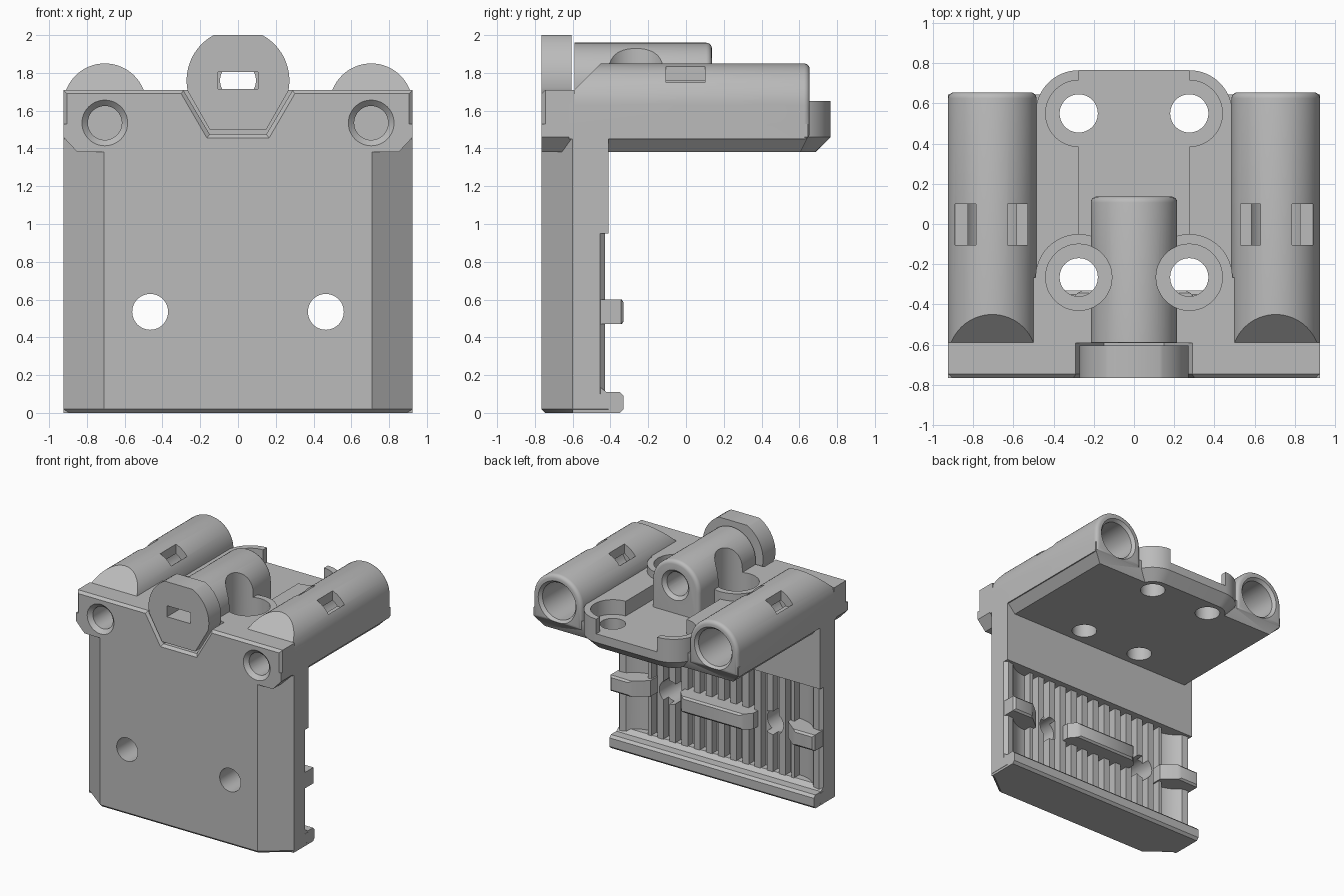
import bpy, bmesh
from math import sin, cos, pi, radians

if "Cube" in bpy.data.objects:
    bpy.data.objects.remove(bpy.data.objects["Cube"])

grey = bpy.data.materials.new("plain grey")
grey.use_nodes = True
grey.diffuse_color = (0.5, 0.5, 0.5, 1)
grey.node_tree.nodes["Principled BSDF"].inputs["Base Color"].default_value = (0.5, 0.5, 0.5, 1)


def place(axis, u, v, w):
    return {"x": (w, u, v), "y": (u, w, v), "z": (u, v, w)}[axis]


def prism(name, pts, axis, a, b, bevel=0, rule=None, segs=1, top=None):
    """Extrude an outline along an axis; bevel edges whose ends satisfy rule; top gives a tapered end."""
    bm = bmesh.new()
    lo = [bm.verts.new(place(axis, u, v, a)) for u, v in pts]
    hi = [bm.verts.new(place(axis, u, v, b)) for u, v in (top or pts)]
    n = len(pts)
    bm.faces.new(lo)
    bm.faces.new(hi)
    for i in range(n):
        j = (i + 1) % n
        bm.faces.new((lo[i], lo[j], hi[j], hi[i]))
    bmesh.ops.recalc_face_normals(bm, faces=bm.faces)
    if bevel:
        edges = [e for e in bm.edges if rule is None or all(rule(v.co) for v in e.verts)]
        bmesh.ops.bevel(bm, geom=edges, offset=bevel, segments=segs, profile=0.5,
                        affect="EDGES", clamp_overlap=True)
    me = bpy.data.meshes.new(name)
    bm.to_mesh(me)
    bm.free()
    me.materials.append(grey)
    ob = bpy.data.objects.new(name, me)
    bpy.context.collection.objects.link(ob)
    return ob


def rect(u0, u1, v0, v1):
    return [(u0, v0), (u1, v0), (u1, v1), (u0, v1)]


def arc(u, v, r, a0, a1, n):
    return [(u + r * cos(radians(a0 + (a1 - a0) * i / n)),
             v + r * sin(radians(a0 + (a1 - a0) * i / n))) for i in range(n + 1)]


def circle(u, v, r, n=48):
    return arc(u, v, r, 0, 360, n)[:-1]


def box(name, x, y, z, bevel=0, rule=None):
    return prism(name, rect(*x, *y), "z", *z, bevel, rule)


def combine(target, tool, op):
    mod = target.modifiers.new(op, "BOOLEAN")
    mod.operation, mod.object, mod.solver = op, tool, "EXACT"
    bpy.context.view_layer.objects.active = target
    bpy.ops.object.modifier_apply(modifier=mod.name)
    bpy.data.objects.remove(tool)


def add(target, tool):
    combine(target, tool, "UNION")


def cut(target, tool):
    combine(target, tool, "DIFFERENCE")


def mirrored(pts):
    return pts + [(-u, v) for u, v in reversed(pts)]


W = 0.925          # half width
FRONT = -0.765
FLOOR, DECK, SHELF = 1.53, 1.65, 1.71

# upright plate with chamfered front corners
body = prism("carriage_body", mirrored([(0.71, FRONT), (W, -0.6), (W, -0.41)]), "z", 0, 1.46,
             0.02, lambda c: c.z < 0.01)

# belt recess: dished at both ends, flat in the middle
dish = [(-0.66, -0.455), (-0.66, -0.52)] + arc(-0.66, -0.27, 0.25, 270, 222, 8)
dish = [p for p in dish if p[0] > -0.9] + [(-0.9, -0.43), (-W, -0.455), (-1.1, -0.455), (-1.1, -0.2)]
cut(body, prism("recess", mirrored(dish), "z", 0.1, 0.95))
for i in range(12):
    x = (i - 5.5) * 0.11
    cut(body, box("groove", (x - 0.027, x + 0.027), (-0.52, -0.4), (0.1, 0.95)))

# bottom lip and belt tabs
add(body, prism("lip", [(-0.6, 0), (-0.35, 0), (-0.33, 0.02), (-0.33, 0.09), (-0.35, 0.11),
                        (-0.42, 0.11), (-0.46, 0.14), (-0.6, 0.14)], "x", -W + 0.002, W - 0.002))
add(body, prism("centre_tab", mirrored([(0.33, -0.57), (0.33, -0.4), (0.27, -0.33)]), "z", 0.47, 0.6,
                0.015, lambda c: c.y > -0.35))
for s in (-1, 1):
    tab = [(0.62, -0.57), (0.62, -0.43), (0.74, -0.33), (W - 0.003, -0.33), (W - 0.003, -0.57)]
    add(body, prism("end_tab", [(s * x, y) for x, y in tab], "z", 0.47, 0.6,
                    0.015, lambda c: c.y > -0.35))

# platform slab with sloping lower sides and rear
slab = prism("slab", mirrored([(0.85, 1.38), (W, 1.46), (W, FLOOR)]), "y", FRONT, 0.645)
cut(slab, prism("rear_slope", [(0.605, 1.3), (0.605, 1.38), (0.645, 1.46), (0.8, 1.46), (0.8, 1.3)],
                "x", -1, 1))
add(body, slab)

# rear platform with rounded corners and an open middle channel
rear = prism("rear_platform", mirrored([(0.49, 0.2)] + arc(0.275, 0.55, 0.215, 0, 90, 16)),
             "z", 1.38, DECK, 0.08, lambda c: c.z < 1.39)
cut(rear, box("channel", (-0.275, 0.275), (0, 1), (FLOOR, 2)))
add(body, rear)

# front block and shelf
add(body, prism("front_block", mirrored([(0.85, 1.38), (W, 1.46), (W, SHELF)]), "y", FRONT, -0.59,
                0.02, lambda c: c.y < -0.76))
add(body, box("shelf", (-0.6, 0.6), (-0.65, -0.265), (1.42, SHELF)))

for s in (-1, 1):
    # side decks and screw bosses
    add(body, box("deck", sorted((s * 0.275, s * 0.6)), (-0.3, 0.5), (1.42, DECK)))
    add(body, prism("boss", circle(s * 0.275, -0.265, 0.215), "z", 1.42, SHELF))
    # bearing tubes with sloped front
    x = s * 0.705
    tube = prism("tube", [(x + 0.22, 1.45)] + arc(x, 1.63, 0.22, 0, 180, 32) + [(x - 0.22, 1.45)],
                 "y", -0.62, 0.655, 0.03, lambda c: c.y > 0.65, 4)
    cut(tube, prism("slope", [(-0.59, SHELF), (-0.4, 1.9), (-0.8, 1.9), (-0.8, SHELF)], "x", -1, 1))
    add(body, tube)

# centre housing
add(body, prism("housing", [(0.215, 1.42)] + arc(0, 1.745, 0.215, 0, 180, 32) + [(-0.215, 1.42)],
                "y", -0.59, 0.137, 0.03, lambda c: c.y > 0.13, 4))

# recess around the front plug
cut(body, prism("plug_recess", mirrored([(0.15, 1.475), (0.29, SHELF), (0.29, 2.1)]), "y", -0.9, -0.592))
cut(body, prism("plug_rim", mirrored([(0.168, 1.45), (0.322, SHELF + 0.005), (0.322, 2.1)]), "y",
                -0.77, -0.745, top=mirrored([(0.15, 1.475), (0.29, SHELF + 0.005), (0.29, 2.1)])))

# bores, pockets and holes
cut(body, prism("centre_bore", circle(0, 1.76, 0.095), "y", -0.7, 0.2))
cut(body, prism("bore_flare", circle(0, 1.76, 0.095), "y", 0.11, 0.14, top=circle(0, 1.76, 0.125)))
for s in (-1, 1):
    x = s * 0.705
    for y in (-0.265, 0.55):
        cut(body, prism("pocket", circle(s * 0.275, y, 0.165), "z", FLOOR, 2.2))
        cut(body, prism("screw_hole", circle(s * 0.275, y, 0.095), "z", 1.2, 1.8))
    cut(body, prism("bearing_bore", circle(x, 1.63, 0.15), "y", -0.4, 0.7))
    cut(body, prism("bore_flare", circle(x, 1.63, 0.15), "y", 0.63, 0.66, top=circle(x, 1.63, 0.175)))
    cut(body, prism("rod_hole", circle(x, 1.535, 0.09), "y", -0.9, -0.45))
    cut(body, prism("rod_flare", circle(x, 1.535, 0.122), "y", -0.766, -0.735, top=circle(x, 1.535, 0.09)))
    cut(body, prism("plate_hole", circle(s * 0.465, 0.535, 0.095), "y", -0.9, -0.2))
    for lo, hi in ((0.53, 0.63), (0.785, 0.89)):
        cut(body, box("tie_slot", sorted((s * lo, s * hi)), (-0.105, 0.1), (1.72, 2)))

# front plug: round top with a flat, tapered hexagonal foot and a slot
plug = prism("front_plug", mirrored([(0.15, 1.5)] + arc(0, 1.76, 0.272, -12, 62, 20)),
             "y", FRONT, -0.605)
cut(plug, box("slot", (-0.105, 0.105), (-1, -0.5), (1.715, 1.805)))

for ob in (body, plug):
    bpy.ops.object.select_all(action="DESELECT")
    ob.select_set(True)
    bpy.context.view_layer.objects.active = ob
    bpy.ops.object.shade_smooth_by_angle(angle=radians(30))
